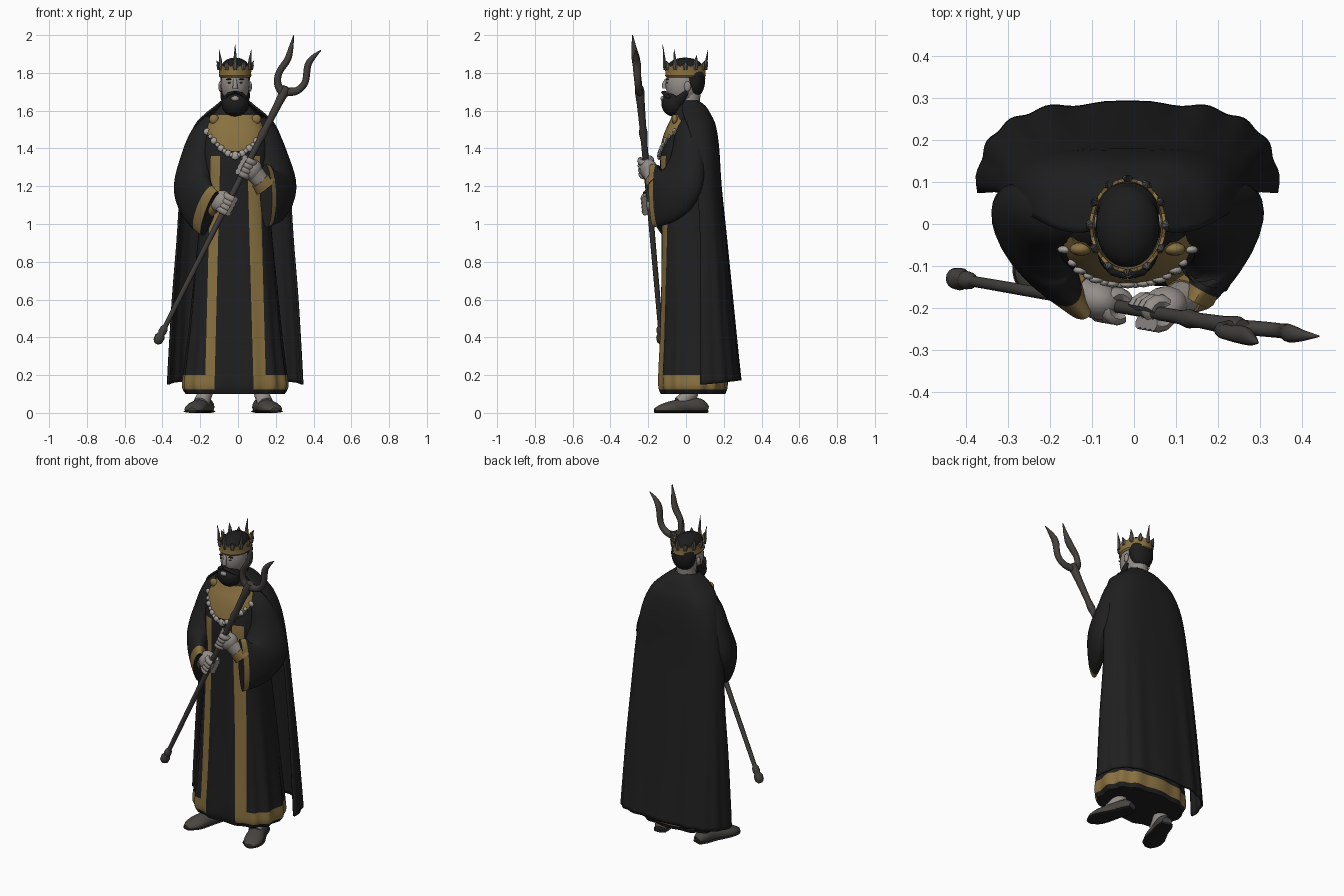
import bpy, bmesh, math
from mathutils import Vector, Matrix

if "Cube" in bpy.data.objects:
    bpy.data.objects.remove(bpy.data.objects["Cube"])
PARTS = []
CX = -0.015


def material(name, *rgb):
    m = bpy.data.materials.new(name)
    m.use_nodes = True
    m.diffuse_color = (*rgb, 1)
    m.node_tree.nodes["Principled BSDF"].inputs["Base Color"].default_value = (*rgb, 1)
    return m


BLACK = material("black cloth", .014, .014, .014)
GOLD = material("old gold", .25, .165, .052)
SKIN = material("grey skin", .30, .27, .25)
IRON = material("dark iron", .055, .05, .045)
HAIR = material("black hair", .012, .012, .012)
SHOE = material("shoe leather", .065, .06, .052)
SILVER = material("silver", .38, .36, .33)
STEEL = material("crown steel", .10, .095, .085)


def finish(name, bm, *mats):
    bmesh.ops.recalc_face_normals(bm, faces=bm.faces)
    me = bpy.data.meshes.new(name)
    bm.to_mesh(me)
    bm.free()
    for m in mats:
        me.materials.append(m)
    ob = bpy.data.objects.new(name, me)
    bpy.context.collection.objects.link(ob)
    PARTS.append(ob)
    return ob


def smooth(rows, n=4):
    """Catmull-Rom resampling of rows of numbers."""
    out = []
    for i in range(len(rows) - 1):
        a, b, c, d = (rows[max(0, min(len(rows) - 1, j))] for j in range(i - 1, i + 3))
        for k in range(n):
            t = k / n
            out.append(tuple(q + .5 * t * (r - p + t * (2 * p - 5 * q + 4 * r - s + t * (3 * (q - r) + s - p)))
                             for p, q, r, s in zip(a, b, c, d)))
    return out + [tuple(rows[-1])]


def loft(rings, closed=True, caps=True, loop=False):
    bm = bmesh.new()
    vs = [[bm.verts.new(p) for p in ring] for ring in rings]
    n = len(rings[0])
    for a, b in zip(vs, vs[1:] + (vs[:1] if loop else [])):
        for i in range(n if closed else n - 1):
            j = (i + 1) % n
            bm.faces.new((a[i], a[j], b[j], b[i]))
    if caps:
        bm.faces.new(vs[0])
        bm.faces.new(vs[-1])
    return bm


def tube(pts, segs=16, hint=(0, 1, 0), floor=None):
    """Loft along points (x, y, z, half width along hint, half width across)."""
    rings = []
    for i, p in enumerate(pts):
        c = Vector(p[:3])
        t = (Vector(pts[min(i + 1, len(pts) - 1)][:3]) - Vector(pts[max(i - 1, 0)][:3])).normalized()
        u = Vector(hint)
        u = (u - t * u.dot(t)).normalized()
        v = t.cross(u)
        ring = [c + u * p[3] * math.cos(a) + v * p[4] * math.sin(a)
                for a in (math.tau * k / segs for k in range(segs))]
        if floor is not None:
            for q in ring:
                q.z = max(q.z, floor)
        rings.append(ring)
    return loft(rings)


def ball(name, centre, size, mat, rot=None, segs=20):
    bm = bmesh.new()
    m = Matrix.Translation(centre) @ (rot or Matrix()) @ Matrix.Diagonal((*size, 1))
    bmesh.ops.create_uvsphere(bm, u_segments=segs, v_segments=segs // 2, radius=1, matrix=m)
    return finish(name, bm, mat)


# Robe: squarish rings (z, half width, centre y, half depth)
ROBE = smooth([(.10, .26, .035, .17), (.14, .28, .035, .183), (.22, .272, .035, .183), (.4, .25, .035, .175),
               (.7, .22, .03, .162), (1.0, .19, .02, .15), (1.2, .18, .015, .148), (1.35, .18, .01, .146),
               (1.47, .17, .015, .125), (1.55, .14, .02, .095), (1.6, .1, .02, .075), (1.64, .06, .01, .05)])
POW = 2.6


def robe_y(x, z, off=0.0):
    """Front surface of the robe at x, z."""
    for a, b in zip(ROBE, ROBE[1:]):
        if a[0] <= z <= b[0]:
            t = (z - a[0]) / (b[0] - a[0])
            _, w, cy, d = (p + (q - p) * t for p, q in zip(a, b))
            u = min(1, abs(x - CX) / w)
            return cy - off - d * (1 - u ** POW) ** (1 / POW)


def power(v, e):
    return math.copysign(abs(v) ** e, v)


rings = []
for z, w, cy, d in ROBE:
    fold = .035 * max(0, 1 - z / .95)
    ring = []
    for k in range(80):
        a = math.tau * k / 80
        f = 1 + fold * (math.sin(13 * a) - .5)
        ring.append((CX + w * f * power(math.cos(a), 2 / POW), cy + d * f * power(math.sin(a), 2 / POW), z))
    rings.append(ring)
bm = loft(rings)
HEM_LOW, HEM_TOP, STRIPE_TOP = .125, .2, 1.36
STRIPES = ((-.178, -.128, .025), (.086, .152, -.027))  # edges at the floor and lean
cuts = [((0, 0, z), (0, 0, 1)) for z in (HEM_LOW, HEM_TOP, STRIPE_TOP)]
cuts += [((x, 0, 0), (1, 0, -s[2])) for s in STRIPES for x in s[:2]]
for co, no in cuts:
    bmesh.ops.bisect_plane(bm, geom=bm.verts[:] + bm.edges[:] + bm.faces[:], dist=1e-5, plane_co=co, plane_no=no)
for f in bm.faces:
    c = f.calc_center_median()
    front = c.y < .02
    stripe = front and any(a < c.x - k * c.z < b for a, b, k in STRIPES)
    middle = front and STRIPES[0][1] < c.x < STRIPES[1][0]
    if HEM_LOW < c.z < STRIPE_TOP and (stripe or (c.z < HEM_TOP and not middle)):
        f.material_index = 1
finish("robe", bm, BLACK, GOLD)

# Cape: open arcs (z, half width, front y, back y)
rings = []
for z, w, f, b in smooth([(.15, .352, .075, .283), (.3, .345, .075, .268), (.6, .328, .075, .24), (.9, .305, .075, .212),
                          (1.2, .285, .06, .183), (1.4, .255, .04, .17), (1.52, .21, .01, .152),
                          (1.58, .155, -.015, .125), (1.62, .105, -.02, .1), (1.65, .07, -.01, .06)]):
    fade = max(0, 1 - z / 1.2)
    ring = []
    for k in range(65):
        a = math.pi * k / 64
        s = max(0, math.sin(a))
        wave = .006 * fade * math.sin(17 * a)
        ring.append((CX + (w + wave * (1 - s)) * power(math.cos(a), .62),
                     f + (b - f) * s ** .72 + wave * s, z + .025 * fade * s))
    rings.append(ring)
cape = finish("cape", loft(rings, closed=False, caps=False), BLACK)
mod = cape.modifiers.new("thickness", "SOLIDIFY")
mod.thickness, mod.offset = .012, 0

# Wide sleeves with gold cuffs
RIGHT = [(-.12, .03, 1.53, .06, .07), (-.175, .02, 1.46, .075, .085), (-.217, .01, 1.34, .078, .105),
         (-.24, -.03, 1.2, .078, .135), (-.205, -.1, 1.11, .06, .14), (-.15, -.17, 1.055, .035, .135)]
LEFT = [(.09, .03, 1.53, .06, .07), (.14, .02, 1.46, .075, .085), (.182, .01, 1.34, .078, .105),
        (.21, -.03, 1.22, .076, .14), (.19, -.1, 1.16, .06, .155), (.148, -.18, 1.15, .036, .168)]
for name, rows, s, bands in (("right_sleeve", RIGHT, -1, 3), ("left_sleeve", LEFT, 1, 2)):
    bm = tube(smooth(rows, 5), 28, (.8, -.6 * s, 0))
    bm.faces.ensure_lookup_table()
    for f in bm.faces[-2 - 28 * bands:-2]:
        f.material_index = 1
    finish(name, bm, BLACK, GOLD)

# Trident: shaft, pommel and two tines
BASE, FORK = Vector((-.42, -.13, .39)), Vector((.245, -.245, 1.70))
AXIS = (FORK - BASE).normalized()


def along(t, r):
    return (*BASE.lerp(FORK, t), r, r)


finish("trident_shaft", tube([along(t, r) for t, r in (
    (0, .012), (.05, .013), (.5, .015), (.8, .017), (.83, .023), (.86, .018), (.95, .021), (1, .026), (1.02, .02))]), IRON)
finish("trident_pommel", tube([along(t, r) for t, r in (
    (-.018, .012), (-.008, .025), (.01, .027), (.022, .018), (.03, .022), (.045, .02), (.055, .012))]), IRON)
TINES = {"inner_tine": [(.245, -.245, 1.69, .018, .025), (.212, -.25, 1.735, .018, .02), (.217, -.257, 1.80, .018, .018),
                        (.262, -.265, 1.87, .022, .018), (.28, -.275, 1.93, .014, .013), (.295, -.283, 2.0, .002, .002)],
         "outer_tine": [(.245, -.245, 1.70, .018, .025), (.31, -.25, 1.705, .018, .02), (.355, -.255, 1.75, .018, .018),
                        (.37, -.26, 1.84, .022, .018), (.4, -.265, 1.885, .014, .013), (.44, -.267, 1.92, .002, .002)]}
for name, rows in TINES.items():
    finish(name, tube(smooth(rows, 5), 12), IRON)

# Hands gripping the shaft
for side, s, t, rows in (("right", -1, .545, RIGHT), ("left", 1, .695, LEFT)):
    c = BASE.lerp(FORK, t)
    e1 = Vector((s, .35, 0))
    e1 = (e1 - AXIS * e1.dot(AXIS)).normalized()
    e2 = AXIS.cross(e1)
    palm = c + e1 * .036
    frame = Matrix((e1, e2, AXIS)).transposed().to_4x4()
    ball(side + "_palm", palm, (.056, .046, .06), SKIN, frame)
    for i in range(4):
        p = c + AXIS * (i - 1.5) * .026
        arc = [math.radians(-140 + 28 * k) for k in range(11)]
        pts = [(*(p + (e1 * math.cos(a) + e2 * math.sin(a)) * .03), .018, .016) for a in arc]
        finish(f"{side}_finger_{i + 1}", tube(pts, 8, AXIS), SKIN)
    cuff = Vector(rows[-1][:3]) + Vector((0, .02, .05))
    mid = cuff.lerp(palm, .4)
    finish(side + "_wrist", tube([(*mid, .04, .046), (*palm, .04, .05)]), SKIN)
    finish(side + "_inner_cuff", tube([(*cuff, .048, .065), (*mid, .044, .054)]), GOLD)

# Gold bib with silver chain and brooches
rings = []
for k in range(13):
    z = 1.385 + .195 * k / 12
    w = .155 * math.sqrt(max(.02, 1 - max(0, (1.52 - z) / .136) ** 2)) * (1 if z < 1.53 else 1 - (z - 1.53) * 7)
    rings.append([(CX + w * u, robe_y(CX + w * u, z, .009), z) for u in (j / 10 - 1 for j in range(21))])
finish("bib", loft(rings, closed=False, caps=False), GOLD)
for i in range(19):
    u = i / 9 - 1
    x, z = CX + .168 * u, 1.362 + .155 * abs(u) ** 1.7
    r = .024 if i == 9 else .013 + .006 * (i % 2)
    ball(f"chain_link_{i + 1}", (x, robe_y(x, z, .009), z), (r, .01, r), SILVER, segs=8)
for s in (-1, 1):
    x = CX + .112 * s
    ball("brooch", (x, robe_y(x, 1.555, .014), 1.555), (.026, .016, .026), GOLD, segs=16)

# Head, hair and beard
finish("neck", tube([(CX, .01, 1.56, .055, .055), (CX, .025, 1.72, .055, .055)]), SKIN)
ball("head", (CX, -.015, 1.74), (.076, .094, .11), SKIN, segs=28)
ball("hair", (CX, .045, 1.768), (.078, .057, .1), HAIR, segs=28)
ball("hair_top", (CX, -.005, 1.823), (.076, .098, .058), HAIR, segs=28)
ball("beard", (CX, -.066, 1.637), (.072, .064, .068), HAIR, segs=28)
ball("lower_lip", (CX, -.123, 1.664), (.022, .012, .014), SKIN, segs=12)
finish("nose", tube([(CX, -.1, 1.765, .012, .01), (CX, -.115, 1.735, .014, .012), (CX, -.115, 1.718, .01, .016)], 10), SKIN)
for s in (-1, 1):
    finish("moustache", tube([(CX, -.118, 1.698, .014, .008), (CX + s * .035, -.11, 1.688, .014, .009),
                              (CX + s * .055, -.085, 1.665, .01, .012)], 10), HAIR)
    finish("jaw_hair", tube([(CX + s * .071, .005, 1.7, .012, .006), (CX + s * .066, -.02, 1.67, .022, .012),
                             (CX + s * .055, -.05, 1.64, .03, .012)], 10), HAIR)
    ball("ear", (CX + s * .079, .008, 1.728), (.01, .018, .028), SKIN, segs=12)
    ball("eye", (CX + s * .03, -.1, 1.748), (.011, .005, .004), IRON, segs=10)
    ball("eyebrow", (CX + s * .032, -.098, 1.766), (.018, .007, .004), HAIR, segs=10)

# Crown: oval band with tall and short points
def oval(grow, z, a):
    return Vector((CX + (.083 + grow) * math.cos(a), -.003 + (.104 + grow) * math.sin(a), z))


turn = [math.tau * k / 48 for k in range(48)]
bm = loft([[oval(g, z + (.008 * math.cos(12 * a) if z > 1.83 else 0), a) for a in turn]
           for g, z in ((-.004, 1.775), (.004, 1.785), (.001, 1.797), (.008, 1.842), (0, 1.842))], caps=False, loop=True)
finish("crown_band", bm, GOLD)
for i in range(12):
    a = math.tau * i / 12 - math.pi / 2
    top = 1.95 if i == 0 else (1.865, 1.895, 1.925)[(i % 2 == 0) + (i % 4 == 2)]
    rows = [(*oval(.006, 1.815, a), .009, .006), (*oval(.008, 1.84, a), .014, .009),
            (*oval(.007, 1.865 if i % 2 == 0 else 1.85, a), .01, .008), (*oval(.016, top, a), .001, .001)]
    finish(f"crown_point_{i + 1}", tube(rows, 6, (-math.sin(a), math.cos(a), 0)), STEEL)

# Feet: soles, shoes and ankles, splayed outwards
for s, side in ((-1, "right"), (1, "left")):
    path = [(.13, .11, .022, .03, .02), (.142, .07, .035, .042, .042), (.165, 0, .033, .045, .045),
            (.195, -.08, .025, .056, .037), (.212, -.13, .018, .048, .027), (.22, -.165, .014, .02, .012)]
    rows = smooth([(CX - .01 + s * x, *rest) for x, *rest in path])
    across = (1, .3 * s, 0)
    finish(side + "_shoe", tube(rows, 16, across, .008), SHOE)
    finish(side + "_sole", tube([(x, y, .008, u + .006, .008) for x, y, z, u, v in rows], 16, across), BLACK)
    x = CX - .01 + s * .15
    finish(side + "_ankle", tube([(x + s * .02, -.035, .05, .036, .042), (x, .025, .1, .04, .04),
                                  (x, .04, .2, .045, .045)]), SKIN)

# Smooth shading with crisp edges
for ob in bpy.context.selected_objects:
    ob.select_set(False)
for ob in PARTS:
    ob.select_set(True)
bpy.context.view_layer.objects.active = PARTS[0]
bpy.ops.object.shade_smooth_by_angle(angle=math.radians(45))
